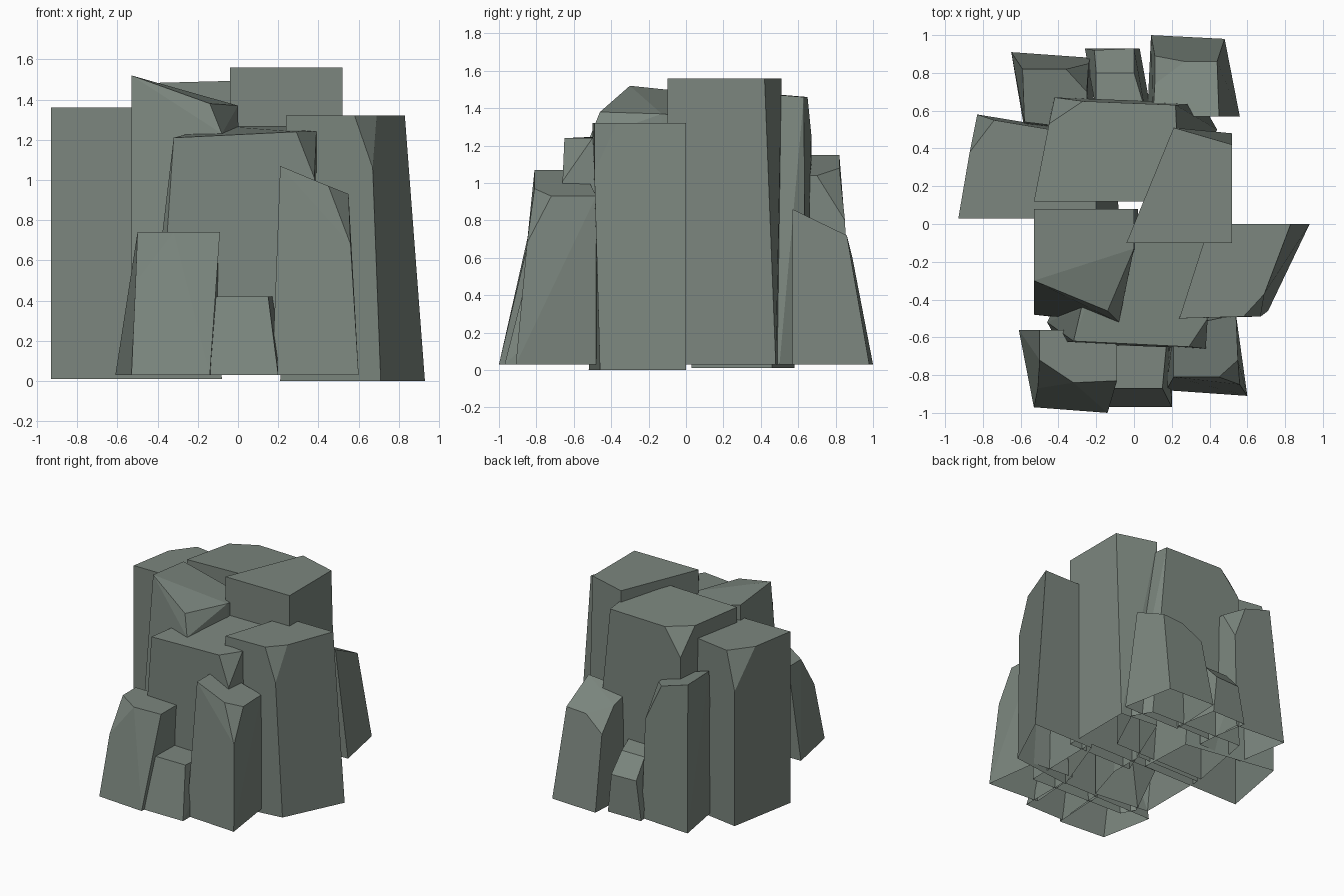
import bpy
import bmesh
import math

default_cube = bpy.data.objects.get("Cube")
if default_cube:
    bpy.data.objects.remove(default_cube, do_unlink=True)

# One flat grey-green stone colour
stone = bpy.data.materials.new("grey_green_stone")
stone.use_nodes = True
stone_colour = (.2, .24, .21, 1)
stone.diffuse_color = stone_colour
stone.node_tree.nodes["Principled BSDF"].inputs["Base Color"].default_value = stone_colour


def rock(name, base, top, chip=None, floor=.03):
    """Make an open-bottomed faceted column from its footprint, crown and chipped corner."""
    points = [(x, y, floor) for x, y in base] + list(top)
    if chip:
        points.append(chip)
    mesh_builder = bmesh.new()
    for point in points:
        mesh_builder.verts.new(point)
    hull = bmesh.ops.convex_hull(mesh_builder, input=mesh_builder.verts[:])
    unused = [v for v in hull["geom_interior"] if isinstance(v, bmesh.types.BMVert)]
    bmesh.ops.delete(mesh_builder, geom=unused, context="VERTS")
    bmesh.ops.recalc_face_normals(mesh_builder, faces=mesh_builder.faces[:])
    # Leave the underside open
    underside = [face for face in mesh_builder.faces if face.normal.z < -.9]
    bmesh.ops.delete(mesh_builder, geom=underside, context="FACES")
    # Merge nearly coplanar triangles into broad flat facets
    bmesh.ops.dissolve_limit(mesh_builder, angle_limit=math.radians(7),
                             verts=mesh_builder.verts[:], edges=mesh_builder.edges[:])
    mesh = bpy.data.meshes.new(name)
    mesh_builder.to_mesh(mesh)
    mesh_builder.free()
    mesh.materials.append(stone)
    column = bpy.data.objects.new(name, mesh)
    bpy.context.scene.collection.objects.link(column)


def level(height, corners):
    """Lift flat corners to one height."""
    return [(x, y, height) for x, y in corners]


# Tall columns in the middle
rock("tallest_column",
     base=[(-.04, -.1), (.52, -.1), (.52, .48), (.21, .51)],
     top=level(1.56, [(-.04, -.1), (.52, -.1), (.52, .42), (.21, .51)]))

rock("slanted_column",
     base=[(-.53, .08), (-.53, -.48), (-.08, -.53), (.02, -.2), (.02, .08)],
     top=[(-.53, .08, 1.48), (-.53, -.3, 1.52), (-.14, -.46, 1.38),
          (0, -.13, 1.37), (0, .08, 1.35)],
     chip=(-.08, -.52, 1.23))

rock("back_column",
     base=[(-.53, .12), (-.43, .67), (.36, .64), (.44, .5), (.26, .12)],
     top=[(-.53, .12, 1.48), (-.45, .53, 1.47), (-.27, .65, 1.46),
          (.22, .63, 1.46), (.24, .12, 1.5)],
     chip=(-.42, .67, 1.26))

rock("front_column",
     base=[(-.4, -.63), (.4, -.66), (.41, 0), (-.2, 0), (-.46, -.52)],
     top=[(-.32, -.62, 1.21), (.29, -.65, 1.24), (.39, -.5, 1.24),
          (.38, 0, 1.27), (-.28, -.45, 1.22), (-.1, 0, 1.27)],
     chip=(.38, -.66, 1.01))

# Broad columns on each side
rock("left_side_column", floor=0,
     base=[(.21, -.52), (.71, -.46), (.93, 0), (.4, 0)],
     top=level(1.32, [(.24, -.5), (.58, -.49), (.69, -.37), (.83, 0), (.4, 0)]),
     chip=(.67, -.49, 1.06))

rock("right_side_column", floor=.01,
     base=[(-.93, .03), (-.83, .58), (-.1, .46), (-.08, .03)],
     top=level(1.36, [(-.93, .03), (-.87, .38), (-.74, .55), (-.2, .46), (-.2, .03)]),
     chip=(-.83, .58, 1.07))

# Low rocks along the front
rock("front_right_rock",
     base=[(-.61, -.56), (-.53, -.97), (-.14, -1), (-.1, -.56)],
     top=level(.74, [(-.5, -.56), (-.5, -.72), (-.32, -.84), (-.09, -.83), (-.09, -.56)]),
     chip=(-.51, -.87, .49))

rock("front_small_rock",
     base=[(-.14, -.97), (.2, -.97), (.2, -.55), (-.12, -.55)],
     top=level(.42, [(-.11, -.87), (.15, -.87), (.18, -.55), (-.1, -.55)]))

rock("front_left_rock",
     base=[(.17, -.88), (.6, -.91), (.54, -.48), (.2, -.45)],
     top=[(.21, -.81, 1.07), (.45, -.81, .97), (.55, -.72, .93),
          (.54, -.48, .93), (.21, -.55, 1.07)],
     chip=(.56, -.85, .68))

# Low rocks along the back
rock("back_left_rock",
     base=[(.09, 1), (.48, .98), (.56, .57), (.07, .57)],
     top=[(.11, .74, .77), (.27, .86, .71), (.44, .86, .72),
          (.45, .57, .86), (.1, .57, .83)],
     chip=(.11, .89, .6))

rock("back_small_rock",
     base=[(-.26, .93), (.03, .93), (.09, .6), (-.2, .6)],
     top=[(-.21, .92, .33), (0, .93, .33), (0, .8, .47),
          (-.2, .8, .47), (.06, .6, .5), (-.2, .6, .5)])

rock("back_right_rock",
     base=[(-.65, .91), (-.23, .88), (-.2, .5), (-.58, .5)],
     top=[(-.59, .82, 1.15), (-.36, .82, 1.08), (-.25, .7, 1.04),
          (-.25, .5, 1.04), (-.58, .54, 1.15)],
     chip=(-.24, .85, .8))
